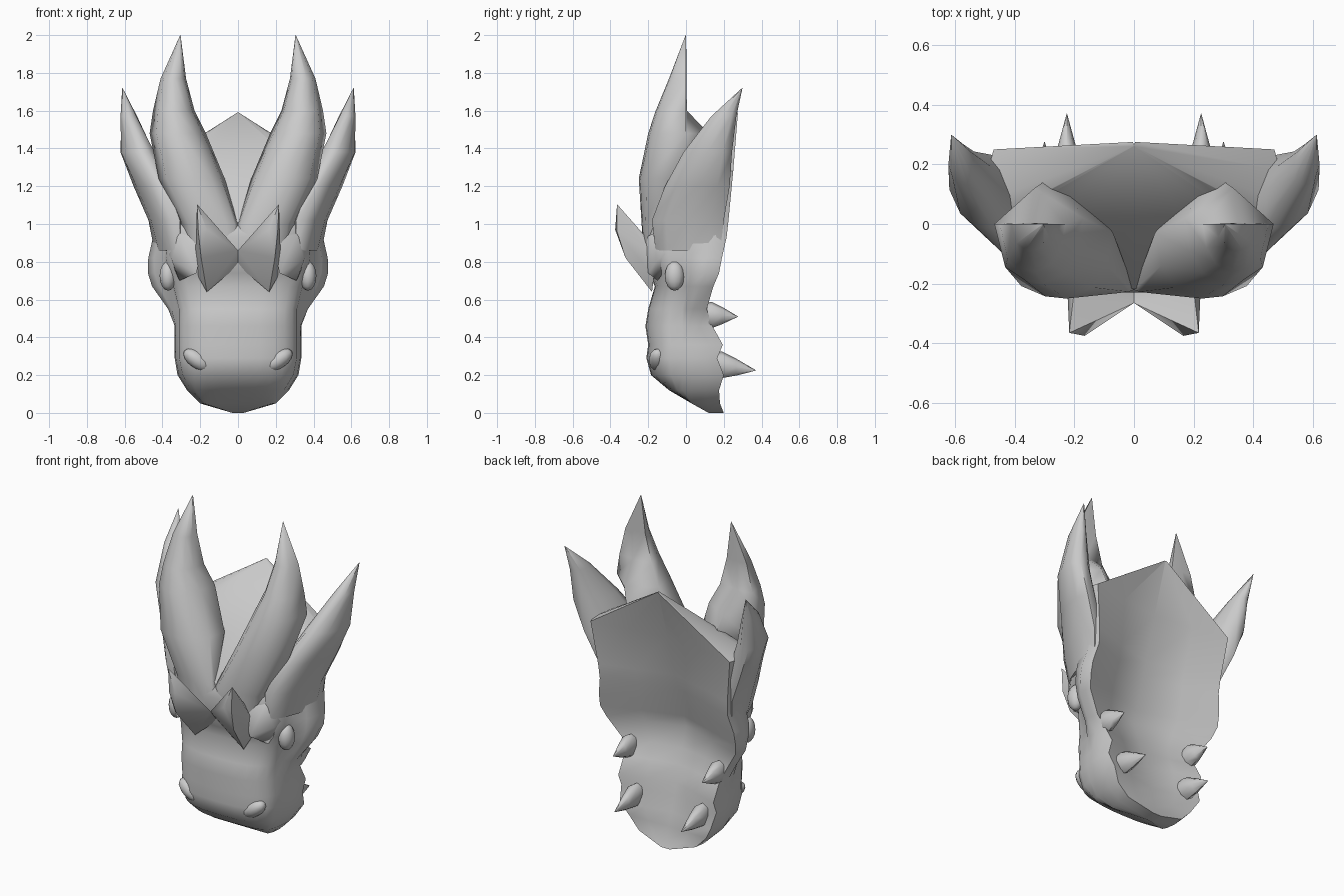
import bpy, bmesh
from math import sin, cos, pi, radians
from mathutils import Matrix

cube = bpy.data.objects.get("Cube")
if cube:
    bpy.data.objects.remove(cube)

grey = bpy.data.materials.new("stone_grey")
grey.use_nodes = True
colour = (0.6, 0.6, 0.6, 1)
grey.diffuse_color = colour
grey.node_tree.nodes["Principled BSDF"].inputs["Base Color"].default_value = colour


def finish(name, bm, angle=45, mirror=True):
    """Turn a bmesh into a shaded object, mirrored across x if asked."""
    bmesh.ops.remove_doubles(bm, verts=bm.verts, dist=0.0005)
    bmesh.ops.recalc_face_normals(bm, faces=bm.faces)
    mesh = bpy.data.meshes.new(name)
    bm.to_mesh(mesh)
    bm.free()
    mesh.materials.append(grey)
    obj = bpy.data.objects.new(name, mesh)
    bpy.context.collection.objects.link(obj)
    if mirror:
        obj.modifiers.new("mirror", "MIRROR")
    bpy.ops.object.select_all(action="DESELECT")
    obj.select_set(True)
    bpy.context.view_layer.objects.active = obj
    bpy.ops.object.shade_smooth_by_angle(angle=radians(angle))


def loft(name, rings, angle=45, mirror=True):
    """Skin a list of equal-length point rings and cap both ends."""
    bm = bmesh.new()
    rows = [[bm.verts.new(p) for p in ring] for ring in rings]
    n = len(rows[0])
    for a, b in zip(rows, rows[1:]):
        for i in range(n):
            j = (i + 1) % n
            bm.faces.new((a[i], a[j], b[j], b[i]))
    bm.faces.new(rows[0])
    bm.faces.new(rows[-1])
    finish(name, bm, angle, mirror)


def hull(name, points, angle=45):
    bm = bmesh.new()
    for p in points:
        bm.verts.new(p)
    bmesh.ops.convex_hull(bm, input=bm.verts)
    finish(name, bm, angle)


def ellipse(x, y, z, rx, ry, shear=0, n=10):
    """Level ellipse; shear leans its front end towards the middle."""
    turns = [2 * pi * i / n for i in range(n)]
    return [(x + rx * cos(t) + shear * ry * sin(t), y + ry * sin(t), z) for t in turns]


def ball(name, centre, radii, tilt=0):
    bm = bmesh.new()
    bmesh.ops.create_uvsphere(bm, u_segments=12, v_segments=8, radius=1)
    bm.transform(Matrix.Translation(centre) @ Matrix.Rotation(tilt, 4, "Y")
                 @ Matrix.Diagonal((*radii, 1)))
    finish(name, bm, 60)


# Head shell: rounded front, flaring cheeks and a back hollowed towards one point
def head_ring(z, front, side, flare, back):
    half = []
    for i in range(7):
        t = i / 6 * pi / 2
        y = (front + 0.02) * cos(t) ** 0.75 - 0.02 if front < 0 else front
        half.append((side * sin(t) ** 0.75, y, z))
    hollow = 0.29 * (z - 0.67) if z > 0.67 else 0.3 * (0.67 - z)
    hollow = min(hollow, back)
    edge = max(back - 0.07, half[-1][1])
    half.append((side + (flare - side) * 0.65, half[-1][1] * 0.65 + edge * 0.35, z))
    half.append((flare, edge, z))
    half.append((flare * 0.96, back, z))
    half.append((flare * 0.5, (back + hollow) / 2, z))
    left = [(-x, y, h) for x, y, h in reversed(half[1:])]
    return half + [(0, hollow, z)] + left


head_levels = [
    (0.0, 0.12, 0.02, 0.03, 0.2),
    (0.05, 0.03, 0.18, 0.2, 0.18),
    (0.12, -0.09, 0.25, 0.27, 0.175),
    (0.2, -0.185, 0.3, 0.32, 0.2),
    (0.29, -0.21, 0.32, 0.335, 0.165),
    (0.36, -0.2, 0.32, 0.335, 0.195),
    (0.46, -0.215, 0.32, 0.335, 0.14),
    (0.55, -0.2, 0.32, 0.37, 0.11),
    (0.67, -0.165, 0.35, 0.455, 0.145),
    (0.74, -0.195, 0.375, 0.477, 0.175),
    (0.82, -0.22, 0.39, 0.475, 0.19),
    (0.93, -0.23, 0.38, 0.45, 0.215),
    (1.02, -0.215, 0.36, 0.455, 0.225),
    (1.28, 0.03, 0.45, 0.49, 0.25),
    (1.59, 0.26, 0.004, 0.004, 0.275),
]
loft("head_shell", [head_ring(*level) for level in head_levels], 55, False)


# Crown horns: full bowed fronts rising from a shared valley, with hollowed backs
def crown_ring(z, inner, inner_y, outer, outer_y, front, back):
    def across(f):
        return inner + (outer - inner) * f

    def depth(f, side):
        return side + (front - side) * f
    return [(inner, inner_y, z), (across(0.06), depth(0.5, inner_y), z),
            (across(0.2), depth(0.83, inner_y), z), (across(0.45), front, z),
            (across(0.65), depth(0.95, outer_y), z), (across(0.88), depth(0.72, outer_y), z),
            (outer, outer_y, z), (across(0.55), back, z)]


loft("crown_horns", [crown_ring(*level) for level in (
    (0.86, 0, -0.2, 0.28, -0.1, -0.225, 0.05),
    (1.0, 0, -0.22, 0.3, -0.16, -0.235, 0.1),
    (1.24, 0.07, -0.03, 0.42, -0.1, -0.25, 0.17),
    (1.48, 0.17, 0.02, 0.468, 0, -0.2, 0.12),
    (1.6, 0.23, 0, 0.45, 0, -0.16, 0.005),
    (1.77, 0.275, 0, 0.41, 0, -0.09, 0.002),
    (2.0, 0.304, 0, 0.306, 0, -0.002, 0.001))], 75)

# Side horns: sweep outwards and back
loft("side_horns", [ellipse(*level) for level in (
    (0.37, 0.01, 0.86, 0.05, 0.18, 0.3),
    (0.38, 0.01, 1.02, 0.08, 0.2, 0.25),
    (0.45, 0.06, 1.2, 0.088, 0.18, 0.3),
    (0.532, 0.115, 1.38, 0.087, 0.135, 0.25),
    (0.578, 0.2, 1.57, 0.044, 0.07, 0.1),
    (0.612, 0.298, 1.72, 0.001, 0.001))], 60)

# Brow horns: slim ridged spikes meeting in a V over the snout
hull("brow_horns", [
    (0.217, -0.365, 1.105), (0.165, -0.375, 0.97), (0.21, -0.365, 0.96),
    (0.195, -0.32, 0.82), (0.165, -0.18, 0.64), (0, -0.265, 0.86),
    (0, -0.2, 0.78), (0.2, -0.22, 0.94), (0.225, -0.19, 0.85), (0.21, -0.17, 0.72)], 50)

# Brow ridges over the eyes
hull("brow_ridges", [
    (0.18, -0.22, 0.93), (0.31, -0.19, 0.94), (0.385, -0.07, 0.87), (0.35, -0.15, 0.81),
    (0.22, -0.2, 0.74), (0.31, -0.15, 0.7), (0.38, 0.02, 0.94), (0.3, -0.1, 0.99)], 89)
ball("eyes", (0.37, -0.06, 0.725), (0.045, 0.052, 0.078))

# Nostril bumps at the tip of the snout
ball("nostril_bumps", (0.215, -0.15, 0.28), (0.085, 0.047, 0.045), radians(-35))


# Teeth: bent cones pointing backwards
def tooth(name, x, z, base, tip, drop):
    length = tip - base
    rings = []
    for t, r in ((-0.3, 0.045), (0.15, 0.07), (0.5, 0.045), (1, 0.001)):
        ring = ellipse(0, 0, 0, r * 0.65, r, n=8)
        rings.append([(x + u, base + length * t, z + v - drop * t) for u, v, w in ring])
    loft(name, rings, 60)


tooth("upper_teeth", 0.3, 0.52, 0.11, 0.275, 0.01)
tooth("lower_teeth", 0.225, 0.26, 0.16, 0.37, 0.035)
